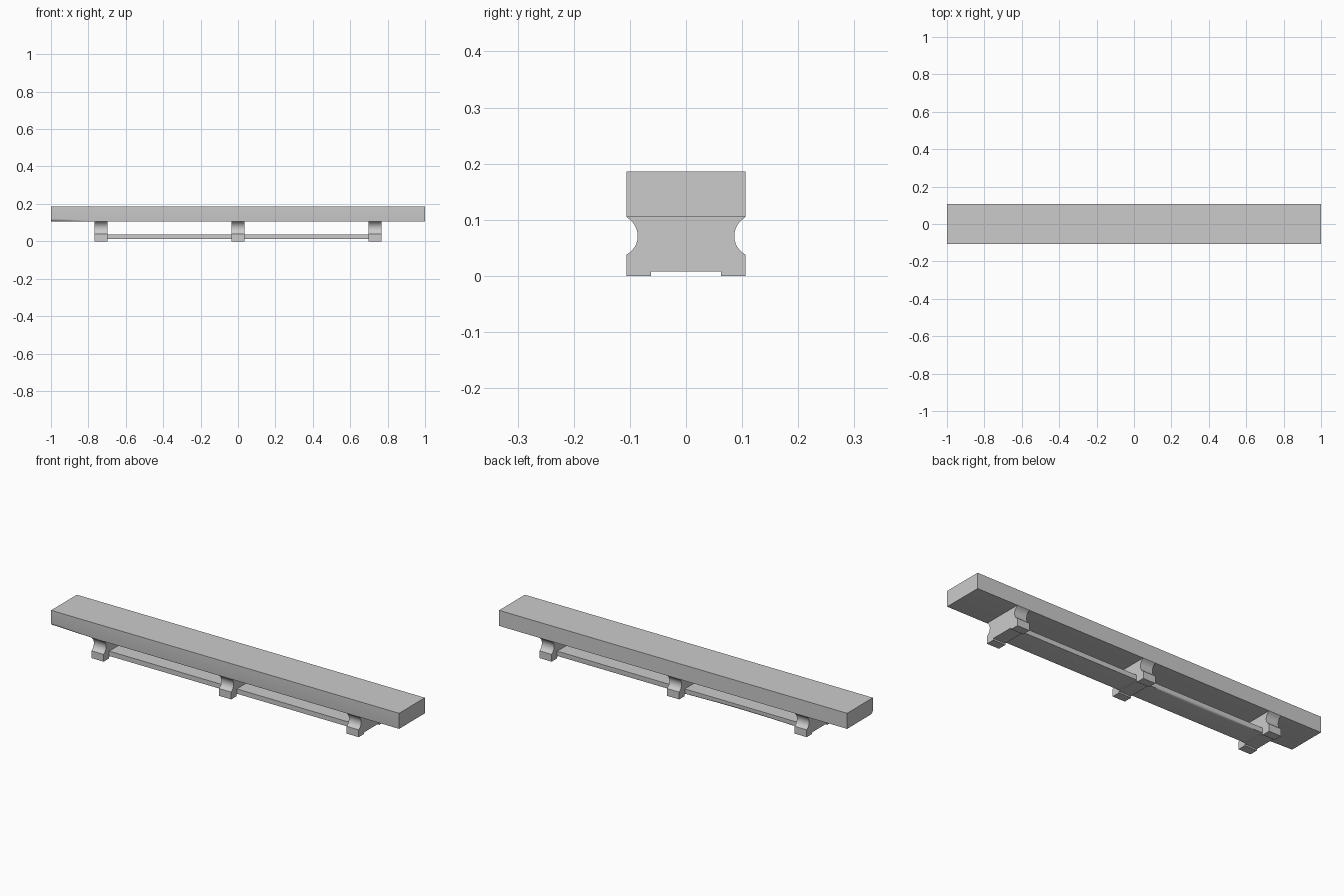
import bpy, bmesh, math

if "Cube" in bpy.data.objects:
    bpy.data.objects.remove(bpy.data.objects["Cube"])

W = 0.106  # half depth of the bench


def finish(name, bm):
    bmesh.ops.recalc_face_normals(bm, faces=bm.faces[:])
    mesh = bpy.data.meshes.new(name)
    bm.to_mesh(mesh)
    bm.free()
    ob = bpy.data.objects.new(name, mesh)
    bpy.context.collection.objects.link(ob)
    bpy.context.view_layer.objects.active = ob
    ob.select_set(True)
    bpy.ops.object.shade_smooth_by_angle(angle=math.radians(30))
    ob.select_set(False)


def loft(name, sections):
    """Skin a list of (x, yz outline) sections into a closed solid."""
    bm = bmesh.new()
    rings = [[bm.verts.new((x, y, z)) for y, z in pts] for x, pts in sections]
    for a, b in zip(rings, rings[1:]):
        for i in range(len(a)):
            j = (i + 1) % len(a)
            bm.faces.new((a[i], a[j], b[j], b[i]))
    bm.faces.new(rings[0])
    bm.faces.new(rings[-1])
    finish(name, bm)


def worn_plank(half, z0, z1, r, side):
    """Rectangle whose lower edge on one side is rounded by r."""
    pts = [(-side * half, z0), (-side * half, z1), (side * half, z1)]
    for i in range(6):
        a = math.pi / 2 * i / 5
        pts.append((side * (half - r + r * math.cos(a)), z0 + r - r * math.sin(a)))
    return pts


# Seat plank, lower front edge worn round at the left end
loft("seat", [(x, worn_plank(W, 0.105, 0.186, r, -1)) for x, r in
              [(-1, 0.018), (-0.92, 0.014), (-0.83, 0.007), (-0.73, 0.0005), (1, 0.0005)]])

# Leg outline: foot with a notch below, scooped waist, wide top
half = [(0.062, 0.008), (0.062, 0), (W, 0), (W, 0.038)]
depth, rise = 0.02, 0.033
rad = (rise ** 2 + depth ** 2) / (2 * depth)
span = math.asin(rise / rad)
for i in range(1, 12):
    a = -span + 2 * span * i / 12
    half.append((W - depth + rad - rad * math.cos(a), 0.071 + rad * math.sin(a)))
half.append((W, 0.105))
outline = half + [(-y, z) for y, z in reversed(half)]
for name, x in (("left_leg", -0.733), ("middle_leg", 0), ("right_leg", 0.733)):
    loft(name, [(x - 0.035, outline), (x + 0.035, outline)])

# Low stretcher boards between the legs, the left one worn along its back edge
loft("right_stretcher", [(x, worn_plank(0.06, 0.012, 0.037, 0.0005, 1)) for x in (0.03, 0.70)])
loft("left_stretcher", [(-0.70 + 0.67 * i / 8,
                         worn_plank(0.06, 0.012, 0.037, 0.0005 + 0.012 * math.sin(math.pi * i / 8), 1))
                        for i in range(9)])
